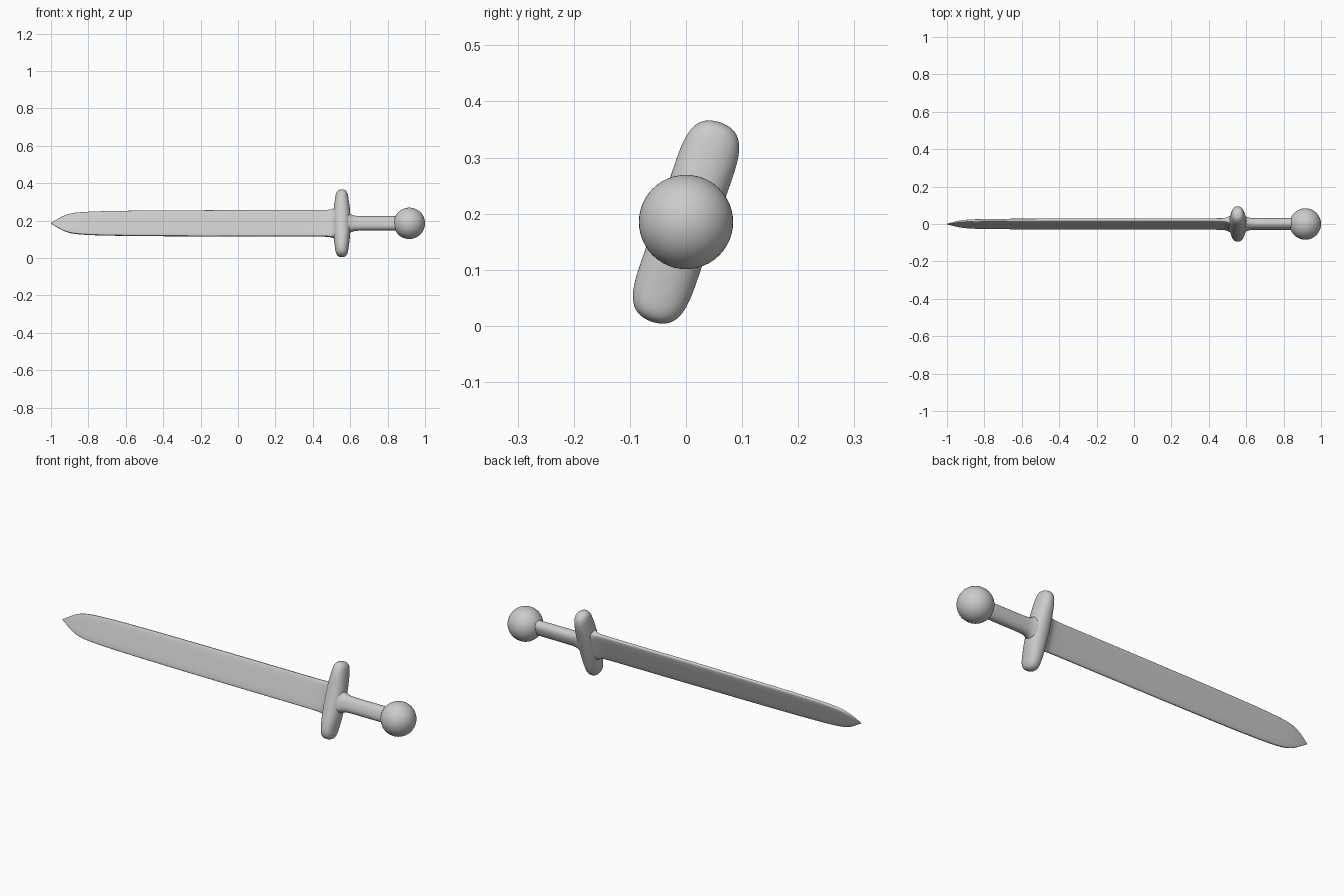
import bpy
import bmesh
from math import cos, sin, pi, radians, copysign

cube = bpy.data.objects.get("Cube")
if cube:
    bpy.data.objects.remove(cube, do_unlink=True)

ROLL = radians(-19)
AXIS_Z = 0.185
SIDES = 32


def finish(obj):
    bpy.ops.object.select_all(action='DESELECT')
    obj.select_set(True)
    bpy.context.view_layer.objects.active = obj
    bpy.ops.object.shade_smooth_by_angle(angle=radians(60))


def loft(name, stations, power, place):
    """Skin superellipse sections; each station is (along, half_a, half_b)."""
    bm = bmesh.new()
    rings = []
    for along, half_a, half_b in stations:
        ring = []
        for i in range(SIDES):
            t = 2 * pi * (i + 0.5) / SIDES
            a = half_a * copysign(abs(cos(t)) ** (2 / power), cos(t))
            b = half_b * copysign(abs(sin(t)) ** (2 / power), sin(t))
            ring.append(bm.verts.new(place(along, a, b)))
        rings.append(ring)
    for r0, r1 in zip(rings, rings[1:]):
        for i in range(SIDES):
            j = (i + 1) % SIDES
            bm.faces.new((r0[i], r0[j], r1[j], r1[i]))
    bm.faces.new(rings[0])
    bm.faces.new(rings[-1])
    bmesh.ops.recalc_face_normals(bm, faces=bm.faces)
    mesh = bpy.data.meshes.new(name)
    bm.to_mesh(mesh)
    bm.free()
    obj = bpy.data.objects.new(name, mesh)
    bpy.context.collection.objects.link(obj)
    obj.location.z = AXIS_Z
    obj.rotation_euler.x = ROLL
    sub = obj.modifiers.new("Smooth", 'SUBSURF')
    sub.levels = sub.render_levels = 2
    finish(obj)
    return obj


def along_x(s, a, b):
    return (s, b, a)


def along_z(s, a, b):
    return (0.555 + a, b, s)


# Blade: flat with rounded edges, pointed tip, flaring into the guard
loft("blade", [
    (-1.002, 0.001, 0.001), (-0.98, 0.014, 0.004), (-0.94, 0.040, 0.007),
    (-0.90, 0.055, 0.009), (-0.85, 0.063, 0.010), (-0.70, 0.070, 0.010),
    (-0.30, 0.073, 0.011), (0.10, 0.074, 0.011), (0.45, 0.074, 0.011),
    (0.485, 0.075, 0.013), (0.505, 0.079, 0.021), (0.52, 0.085, 0.033),
    (0.54, 0.085, 0.035)], 4.5, along_x)

# Guard: rounded crossbar, mirrored about its middle
half_guard = [(0.05, 0.046, 0.053), (0.09, 0.043, 0.053),
              (0.13, 0.037, 0.053), (0.16, 0.034, 0.047),
              (0.178, 0.027, 0.035), (0.186, 0.015, 0.019),
              (0.188, 0.002, 0.002)]
loft("guard", [(-s, a, b) for s, a, b in reversed(half_guard)]
     + [(0, 0.047, 0.053)] + half_guard, 2.2, along_z)

# Grip: oval bar that widens where it meets the guard
loft("grip", [
    (0.56, 0.065, 0.045), (0.585, 0.062, 0.042), (0.60, 0.050, 0.035),
    (0.62, 0.041, 0.030), (0.65, 0.039, 0.029), (0.75, 0.039, 0.029),
    (0.85, 0.039, 0.029), (0.88, 0.037, 0.027)], 2.4, along_x)

# Pommel: ball at the end of the grip
bpy.ops.mesh.primitive_uv_sphere_add(segments=48, ring_count=24, radius=0.084,
                                     location=(0.916, 0, AXIS_Z))
pommel = bpy.context.object
pommel.name = "pommel"
finish(pommel)
